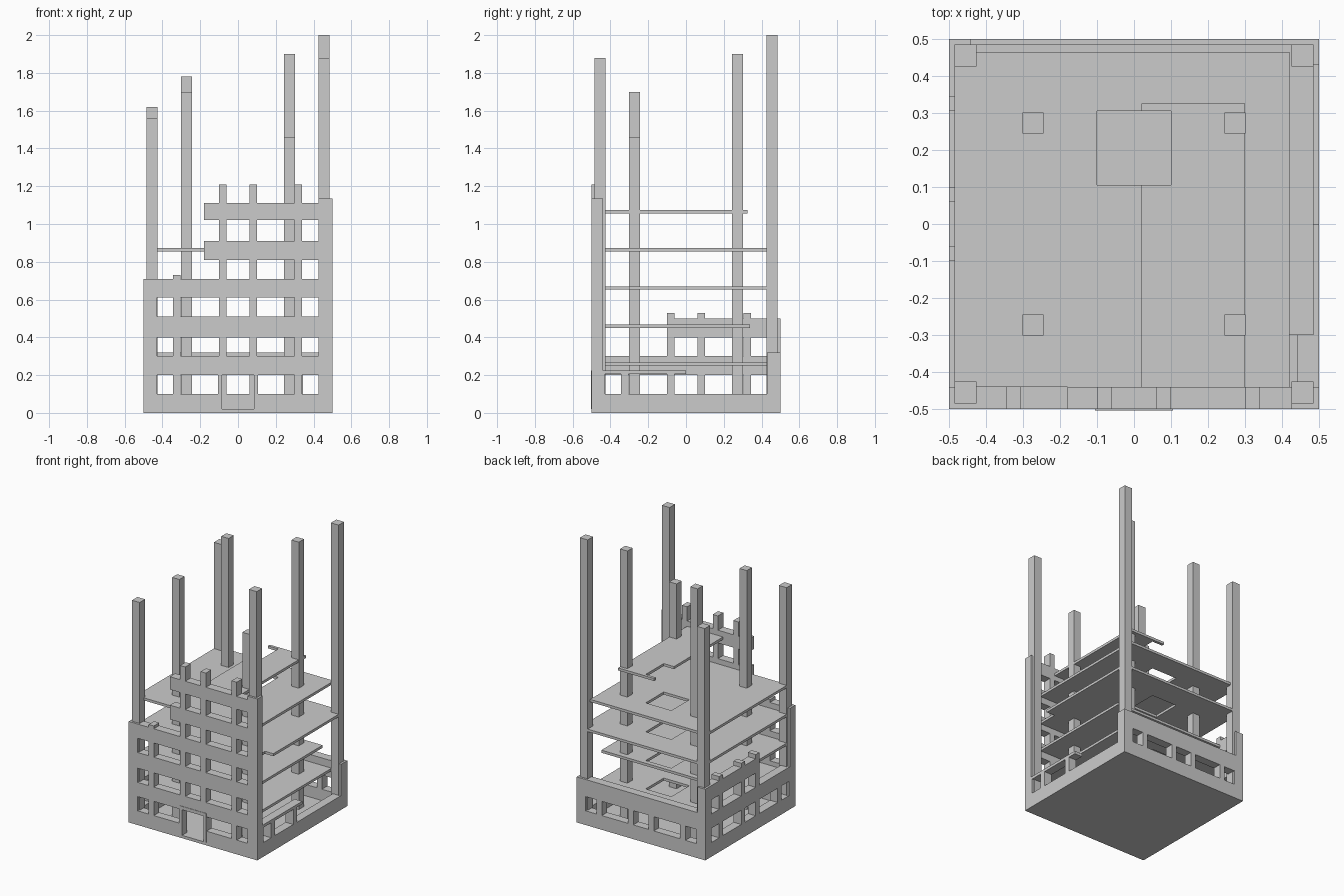
import bpy
import bmesh
from mathutils import Vector

cube = bpy.data.objects.get("Cube")
if cube:
    bpy.data.objects.remove(cube, do_unlink=True)

X, Y, Z = Vector((1, 0, 0)), Vector((0, 1, 0)), Vector((0, 0, 1))


def finish(name, bm):
    bmesh.ops.recalc_face_normals(bm, faces=bm.faces)
    mesh = bpy.data.meshes.new(name)
    bm.to_mesh(mesh)
    bm.free()
    obj = bpy.data.objects.new(name, mesh)
    bpy.context.collection.objects.link(obj)
    return obj


def panel(name, us, vs, rows, u_axis, v_axis, origin, depth):
    """Extrude the '#' cells of a grid; rows are listed from the highest v down."""
    bm = bmesh.new()
    grid = {}

    def vert(i, j):
        if (i, j) not in grid:
            grid[i, j] = bm.verts.new(origin + u_axis * us[i] + v_axis * vs[j])
        return grid[i, j]

    for j, row in enumerate(reversed(rows)):
        for i, cell in enumerate(row):
            if cell == "#":
                bm.faces.new([vert(i, j), vert(i + 1, j),
                              vert(i + 1, j + 1), vert(i, j + 1)])
    ext = bmesh.ops.extrude_face_region(bm, geom=bm.faces[:], use_keep_orig=True)
    moved = [g for g in ext["geom"] if isinstance(g, bmesh.types.BMVert)]
    bmesh.ops.translate(bm, verts=moved, vec=depth)
    return finish(name, bm)


def box(name, x, y, z0, z1, sx, sy):
    bm = bmesh.new()
    bmesh.ops.create_cube(bm, size=1)
    bmesh.ops.scale(bm, verts=bm.verts, vec=(sx, sy, z1 - z0))
    bmesh.ops.translate(bm, verts=bm.verts, vec=(x, y, (z0 + z1) / 2))
    return finish(name, bm)


T = 0.06   # wall thickness
bays = [-.5, -.43, -.345, -.305, -.1, -.06, .06, .1, .305, .345, .43, .5]

# Ground plate
box("ground_plate", 0, 0, 0, .02, .99, .99)

# Front wall, broken off in steps towards its right
panel("front_wall",
      [-.5, -.43, -.345, -.305, -.18, -.1, -.06, .06, .1, .3, .34, .425, .5],
      [0, .02, .1, .2, .3, .4, .51, .61, .71, .73, .81, .91, 1.02, 1.11, 1.135, 1.21],
      [".....#.#.#..",
       ".....#.#.#.#",
       "....########",
       ".....#.#.#.#",
       "....########",
       ".....#.#.#.#",
       "..#..#.#.#.#",
       "############",
       "#.#..#.#.#.#",
       "############",
       "#.#..#.#.#.#",
       "############",
       "#.#......#.#",
       "#####...####",
       "############"],
      X, Z, Y * -.5, Y * T)

# Door frame
panel("door_frame", [-.105, -.085, .085, .105], [.02, .205, .225],
      ["###", "#.#"], X, Z, Y * -.503, Y * T)

# Wall on the -x side, two storeys at the back
panel("right_wall", bays, [0, .1, .2, .3, .4, .5, .53],
      ["....#.#.#..",
       "....#######",
       "....#.#.#.#",
       "###########",
       "#.#.#.#.#.#",
       "###########"],
      Y, Z, X * -.5, X * T)

# Back wall, one storey
panel("back_wall", bays, [0, .1, .2, .32],
      ["###########",
       "#.#.#.#.#.#",
       "###########"],
      X, Z, Y * .5, Y * -T)

# Wall on the +x side, a sill with a lintel fragment
panel("left_wall", [-.5, -.43, -.345, -.305, -.1, -.06, 0, .43, .5],
      [0, .1, .205, .225, .32],
      [".......#",
       "######.#",
       "#.#.#..#",
       "########"],
      Y, Z, X * .5, X * -T)

# Floor slabs, each with a stairwell opening
ring = ["###", "#.#", "###"]
floors = [
    ("first_floor", .25, [-.485, -.1, .1, .42], [-.44, .105, .305, .465], ring),
    ("second_floor", .45, [-.485, -.1, .1, .42], [-.44, .105, .305, .34], ring),
    ("third_floor", .652, [-.485, -.1, .1, .42, .485],
     [-.44, -.3, .105, .305, .485], ["####", "#.##", "####", "###."]),
    ("fourth_floor", .855, [-.485, -.1, .1, .42], [-.44, .105, .305, .465], ring),
    ("fifth_floor", 1.055, [.02, .1, .3], [-.44, .105, .305, .325],
     ["##", ".#", "##"]),
]
for name, z, us, vs, rows in floors:
    panel(name, us, vs, rows, X, Y, Z * z, Z * .018)

# Corner and inner columns: x side, y side, top height
corner_tops = {(-1, -1): 1.56, (1, -1): 1.88, (-1, 1): 1.62, (1, 1): 2.0}
inner_tops = {(-1, -1): 1.7, (1, -1): 1.46, (-1, 1): 1.78, (1, 1): 1.9}
for kind, tops, pos, size in (("corner", corner_tops, .455, .06),
                              ("inner", inner_tops, .273, .057)):
    for (sx, sy), top in tops.items():
        side = "left" if sx > 0 else "right"
        end = "front" if sy < 0 else "back"
        box(f"{kind}_column_{end}_{side}", sx * pos, sy * pos, .01, top, size, size)
